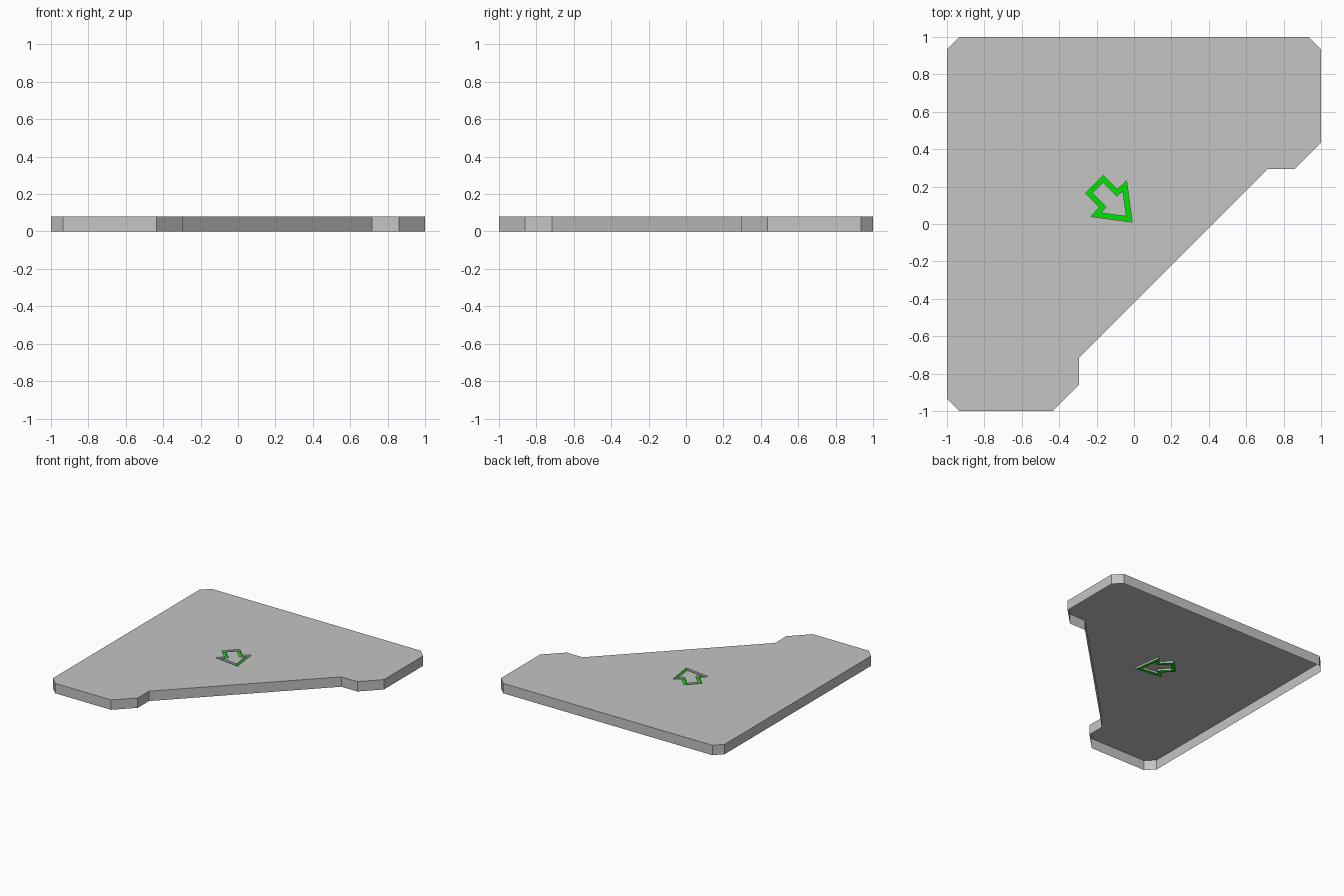
import bpy
import bmesh

THICK = 0.08
GROOVE = 0.015
LINE = 0.026

if "Cube" in bpy.data.objects:
    bpy.data.objects.remove(bpy.data.objects["Cube"])


def material(name, color):
    mat = bpy.data.materials.new(name)
    mat.use_nodes = True
    mat.diffuse_color = color
    mat.node_tree.nodes["Principled BSDF"].inputs["Base Color"].default_value = color
    return mat


grey = material("grey", (0.555, 0.555, 0.555, 1))
green = material("bright_green", (0, 0.83, 0, 1))


def mirrored(half):
    """Close a half outline by reflecting it across the x = -y diagonal."""
    other = [(-y, -x) for x, y in reversed(half)]
    return half + [p for p in other if p not in half]


def prism(name, outline, z, height, ring=0):
    """Extrude an outline, or only a band along its inside edge."""
    bm = bmesh.new()
    face = bm.faces.new([bm.verts.new((x, y, z)) for x, y in outline])
    bm.normal_update()
    if ring:
        bmesh.ops.inset_individual(bm, faces=[face], thickness=ring, use_even_offset=True)
        bmesh.ops.delete(bm, geom=[face], context='FACES')
    top = bmesh.ops.extrude_face_region(bm, geom=bm.faces[:], use_keep_orig=True)["geom"]
    verts = [g for g in top if isinstance(g, bmesh.types.BMVert)]
    bmesh.ops.translate(bm, verts=verts, vec=(0, 0, height))
    bmesh.ops.recalc_face_normals(bm, faces=bm.faces[:])
    mesh = bpy.data.meshes.new(name)
    bm.to_mesh(mesh)
    bm.free()
    obj = bpy.data.objects.new(name, mesh)
    bpy.context.collection.objects.link(obj)
    return obj


# Corner plate with clipped corners and a straight diagonal edge
plate_half = [(-0.935, 1), (0.935, 1), (1, 0.935), (1, 0.435),
              (0.86, 0.295), (0.717, 0.295)]
plate = prism("corner_plate", mirrored(plate_half), 0, THICK)
plate.data.materials.append(grey)
plate.data.materials.append(green)

# Arrow outline engraved into the top
arrow_half = [(-0.165, 0.26), (-0.09, 0.185), (-0.04, 0.23), (-0.01, 0.01)]
cutter = prism("arrow_cutter", mirrored(arrow_half), THICK - GROOVE, 2 * GROOVE, LINE)
cutter.hide_render = True
mod = plate.modifiers.new("arrow_groove", 'BOOLEAN')
mod.operation = 'DIFFERENCE'
mod.solver = 'EXACT'
mod.object = cutter
bpy.context.view_layer.objects.active = plate
bpy.ops.object.modifier_apply(modifier=mod.name)
bpy.data.objects.remove(cutter)

# Green groove floor, and an open underside
bm = bmesh.new()
bm.from_mesh(plate.data)
for face in bm.faces:
    inside = face.calc_center_median().z < THICK - GROOVE / 2
    face.material_index = int(inside and face.normal.z > 0.9)
underside = [f for f in bm.faces if f.normal.z < -0.9]
bmesh.ops.delete(bm, geom=underside, context='FACES')
bm.to_mesh(plate.data)
bm.free()
